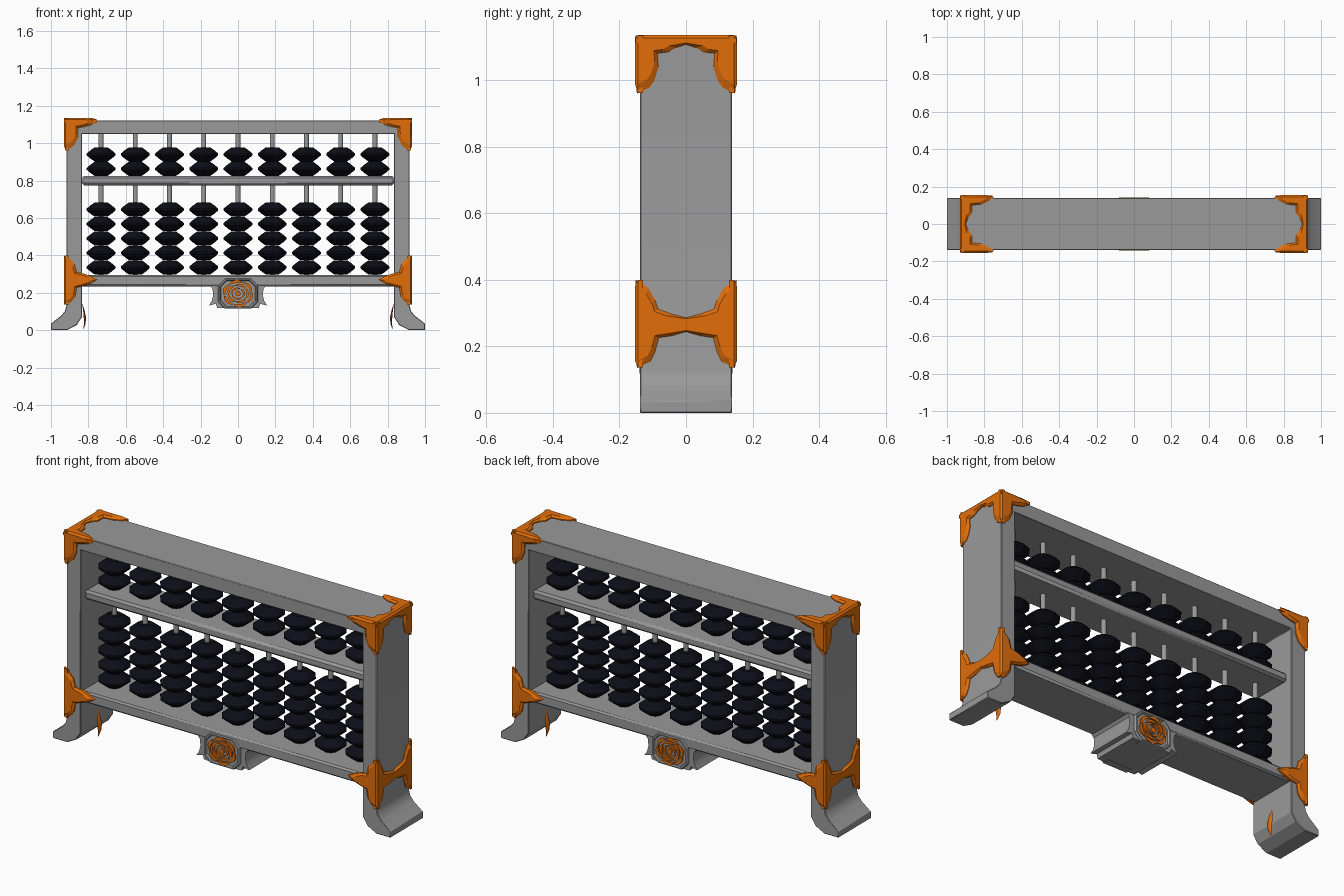
import bpy, bmesh, math

if "Cube" in bpy.data.objects:
    bpy.data.objects.remove(bpy.data.objects["Cube"])

def material(name, rgb):
    m = bpy.data.materials.new(name)
    m.diffuse_color = (*rgb, 1)
    m.use_nodes = True
    m.node_tree.nodes["Principled BSDF"].inputs["Base Color"].default_value = m.diffuse_color
    return m

ORANGE = material("orange_metal", (0.76, 0.155, 0.003))
BLACK = material("dark_bead", (0.004, 0.004, 0.009))
GREY = material("dark_grey_frame", (0.32, 0.32, 0.32))

def finish(name, bm, mat=GREY, mirror=(False, False), bevel=0, smooth=None):
    bmesh.ops.recalc_face_normals(bm, faces=bm.faces)
    me = bpy.data.meshes.new(name)
    bm.to_mesh(me)
    bm.free()
    ob = bpy.data.objects.new(name, me)
    bpy.context.collection.objects.link(ob)
    me.materials.append(mat)
    if bevel:
        b = ob.modifiers.new("bevel", 'BEVEL')
        b.width, b.segments, b.limit_method, b.angle_limit = bevel, 1, 'ANGLE', math.radians(50)
    if any(mirror):
        m = ob.modifiers.new("mirror", 'MIRROR')
        m.use_axis = (*mirror, False)
        m.use_mirror_merge = False
    if smooth:
        bpy.ops.object.select_all(action='DESELECT')
        bpy.context.view_layer.objects.active = ob
        ob.select_set(True)
        bpy.ops.object.shade_smooth_by_angle(angle=math.radians(smooth))
    return ob

def loft(bm, rings, caps=True):
    """Skin a list of equal-length point loops."""
    vs = [[bm.verts.new(p) for p in r] for r in rings]
    n = len(vs[0])
    for a, b in zip(vs, vs[1:]):
        for i in range(n):
            bm.faces.new((a[i], a[(i + 1) % n], b[(i + 1) % n], b[i]))
    if caps:
        bm.faces.new(vs[0][::-1])
        bm.faces.new(vs[-1])

def extrude_y(bm, pts, y0, y1):
    loft(bm, [[(x, y, z) for x, z in pts] for y in (y0, y1)])

def both_sides(half):
    return half + [(-x, z) for x, z in reversed(half)]

def rect(x0, x1, z0, z1):
    return [(x0, z0), (x1, z0), (x1, z1), (x0, z1)]

# --- frame: one arch with flared feet, then bottom rail and divider ---
arch = [(.918, 1.122), (.918, .13), (.925, .103), (.945, .078), (1, .035), (1, 0),
        (.915, 0), (.862, .028), (.835, .07), (.835, 1.05)]
bm = bmesh.new()
# inner edge runs back across the top opening
extrude_y(bm, arch + [(-x, z) for x, z in reversed(arch)], -.139, .139)
finish("outer_frame", bm, bevel=.003, smooth=26)

for name, prof, d, bev in (("bottom_rail", rect(-.84, .84, .235, .295), .132, .009),
                           ("divider_bar", rect(-.836, .836, .775, .825), .11, .012)):
    bm = bmesh.new()
    extrude_y(bm, prof, -d, d)
    finish(name, bm, bevel=bev, smooth=50)

# --- rods and beads ---
def lathe(bm, prof, n, x, z):
    loft(bm, [[(x + r * math.cos(2 * math.pi * (i + .5) / n),
                r * math.sin(2 * math.pi * (i + .5) / n), z + h) for i in range(n)]
              for r, h in prof])

columns = [(i - 4) * .183 for i in range(9)]
bm = bmesh.new()
for x in columns:
    lathe(bm, [(.0135, .28), (.0135, 1.07)], 10, x, 0)
finish("rods", bm, smooth=40)

bead = [(.036, -.038), (.060, -.022), (.081, -.005), (.081, .005), (.060, .022), (.036, .038)]
for name, heights in (("upper_beads", (.940, .863)),
                      ("lower_beads", [.336 + .0773 * k for k in range(5)])):
    bm = bmesh.new()
    for x in columns:
        for z in heights:
            lathe(bm, bead, 10, x, z)
    finish(name, bm, BLACK)

# --- corner ornaments: plates with wide sloping inner edges and chamfered outer edges ---
FRONT = lambda a, b, h: (a, -h, b)      # a = x, b = z
SIDE = lambda a, b, h: (h, -a, b)       # a = |y|, b = z
TOP = lambda a, b, h: (a, -b, h)        # a = x, b = |y|

def plate(bm, pts, place, centre, base, top):
    limits = [max(p[i] for p in pts) - .008 for i in (0, 1)]
    def shrink(p):
        # points on the centre line (0) stay there so the mirrored halves join
        return tuple(min(c + (v - c) * .84, lim) if abs(v) > 1e-6 else v
                     for v, c, lim in zip(p, centre, limits))
    mid = base + (top - base) * .62
    loft(bm, [[place(*p, base) for p in pts],
              [place(*p, mid) for p in pts],
              [place(*shrink(p), top) for p in pts]])

bm = bmesh.new()
plate(bm, [(.93, 1.135), (.81, 1.132), (.752, 1.12), (.78, 1.1), (.82, 1.088), (.854, 1.082),
           (.856, 1.03), (.875, .99), (.898, .972), (.925, .962)],
      FRONT, (.93, 1.135), .13, .154)
plate(bm, [(.152, 1.135), (0, 1.135), (0, 1.108), (.03, 1.098), (.055, 1.085), (.086, 1.081),
           (.083, 1.04), (.095, 1), (.11, .978), (.148, .96)],
      SIDE, (.152, 1.135), .905, .931)
plate(bm, [(.93, .152), (.755, .152), (.775, .125), (.81, .107), (.865, .1),
           (.868, .055), (.888, .03), (.9, 0), (.93, 0)],
      TOP, (.93, .152), 1.112, 1.136)
finish("top_corner_ornament", bm, ORANGE, (True, True))

bm = bmesh.new()
plate(bm, [(.93, .4), (.905, .385), (.875, .355), (.862, .31), (.82, .302), (.785, .288), (.752, .27),
           (.785, .25), (.82, .238), (.862, .228), (.87, .18), (.89, .152), (.93, .137)],
      FRONT, (.93, .268), .13, .154)
plate(bm, [(.152, .4), (.114, .376), (.093, .34), (.084, .312), (.042, .297), (0, .286),
           (0, .244), (.042, .232), (.082, .226), (.093, .184), (.108, .154), (.148, .135)],
      SIDE, (.152, .268), .905, .931)
finish("lower_corner_ornament", bm, ORANGE, (True, True))

# --- thin leaf on the inner face of each foot ---
bm = bmesh.new()
path = [(.834, .142, .002), (.825, .11, .012), (.819, .07, .02), (.819, .035, .014), (.827, .003, .002)]
loft(bm, [[(x - w * .3, 0, z), (x, w, z), (x + w * .3, 0, z), (x, -w, z)] for x, z, w in path])
finish("foot_leaf", bm, ORANGE, (True, False))

# --- centre block with curled ears ---
half = [(.152, .24), (.136, .222), (.133, .185), (.14, .158), (.155, .132),
        (.118, .142), (.112, .12), (.085, .118)]
bm = bmesh.new()
extrude_y(bm, both_sides(half), -.128, .128)
finish("centre_block", bm, smooth=35)

# --- octagonal medallion with a sunken face ---
MZ = .196
def octagon(k, y):
    w, h, c = .106 * k, .08 * k, .036 * k
    return [(x, y, MZ + z) for x, z in ((w, -h + c), (w, h - c), (w - c, h), (-w + c, h),
                                        (-w, h - c), (-w, -h + c), (-w + c, -h), (w - c, -h))]
bm = bmesh.new()
loft(bm, [octagon(1, -.1), octagon(1, -.135), octagon(.97, -.14),
          octagon(.9, -.14), octagon(.85, -.132)])
finish("medallion", bm, mirror=(False, True))

# --- rose: rings of overlapping crescent petals round a bud ---
def petal(bm, r, a0, a1, w, steps=6):
    outer, inner = [], []
    for i in range(steps + 1):
        t = i / steps
        a = a0 + (a1 - a0) * t
        ro = r * (.97 + .11 * math.sin(math.pi * t))
        ri = ro - w * (.45 + .55 * math.sin(math.pi * t))
        outer.append((ro * math.cos(a) * 1.08, MZ + ro * math.sin(a) * .93))
        inner.append((ri * math.cos(a) * 1.08, MZ + ri * math.sin(a) * .93))
    extrude_y(bm, outer + inner[::-1], -.130, -.1405)

bm = bmesh.new()
for r, count, w, turn in ((.072, 6, .016, .2), (.052, 5, .014, .7), (.033, 3, .011, 1.2)):
    step = 2 * math.pi / count
    for k in range(count):
        a = turn + k * step
        petal(bm, r, a, a + step * .94, w)
extrude_y(bm, [(.016 * math.cos(k * math.pi / 3), MZ + .015 * math.sin(k * math.pi / 3))
               for k in range(6)], -.130, -.1415)
finish("rose_relief", bm, ORANGE, (False, True))
